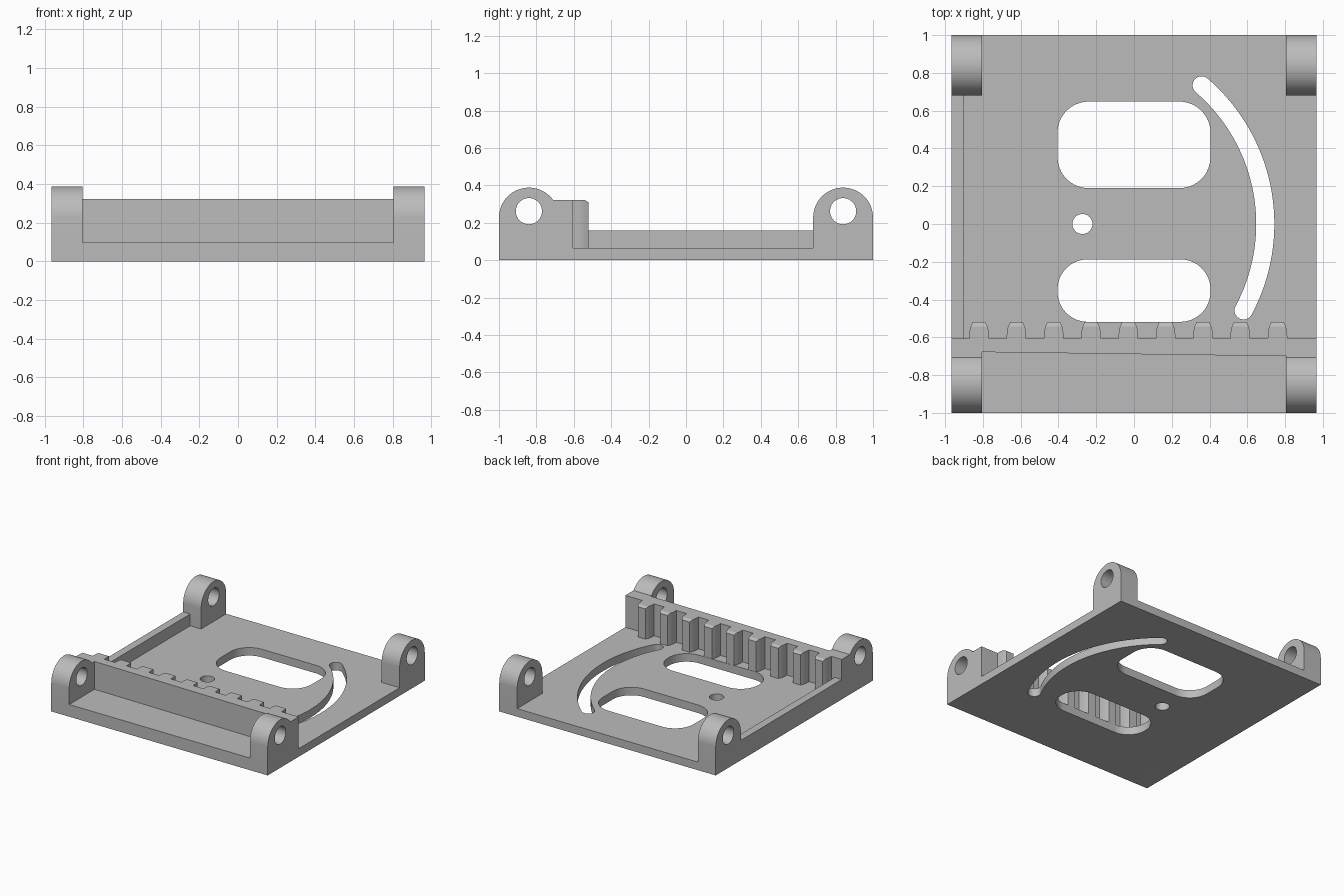
import bpy, bmesh
from math import sin, cos, pi, radians

cube = bpy.data.objects.get("Cube")
if cube:
    bpy.data.objects.remove(cube)

HALF_X, HALF_Y = 0.965, 1.0
PLATE_TOP = 0.065
LUG_IN, LUG_R, LUG_Y = 0.805, 0.16, 0.84

grey = bpy.data.materials.new("plain grey")
grey.use_nodes = True
grey.diffuse_color = (0.5, 0.5, 0.5, 1)
grey.node_tree.nodes["Principled BSDF"].inputs["Base Color"].default_value = grey.diffuse_color


def arc(cx, cy, r, a0, a1, n=16):
    """Points on an arc, angles in degrees."""
    angles = [radians(a0 + (a1 - a0) * i / n) for i in range(n + 1)]
    return [(cx + r * cos(a), cy + r * sin(a)) for a in angles]


def circle(cx, cy, r, n=40):
    return arc(cx, cy, r, 0, 360, n)[:-1]


def rect(x0, x1, y0, y1):
    return [(x0, y0), (x1, y0), (x1, y1), (x0, y1)]


def rounded_rect(x0, x1, y0, y1, r):
    return (arc(x1 - r, y1 - r, r, 0, 90) + arc(x0 + r, y1 - r, r, 90, 180)
            + arc(x0 + r, y0 + r, r, 180, 270) + arc(x1 - r, y0 + r, r, 270, 360))


def arc_slot(cx, cy, r, a0, a1, w):
    """Curved slot with round ends, w is half the width."""
    e0 = (cx + r * cos(radians(a0)), cy + r * sin(radians(a0)))
    e1 = (cx + r * cos(radians(a1)), cy + r * sin(radians(a1)))
    return (arc(cx, cy, r + w, a0, a1, 40) + arc(*e1, w, a1, a1 + 180)[1:-1]
            + arc(cx, cy, r - w, a1, a0, 40) + arc(*e0, w, a0 + 180, a0 + 360)[1:-1])


def prism(name, loops, lo, hi, along_x=False):
    """Extrude an outline with holes along z, or a (y, z) outline along x."""
    curve = bpy.data.curves.new(name, "CURVE")
    curve.dimensions = "2D"
    curve.fill_mode = "BOTH"
    curve.extrude = (hi - lo) / 2
    for loop in loops:
        spline = curve.splines.new("POLY")
        spline.points.add(len(loop) - 1)
        for point, (u, v) in zip(spline.points, loop):
            point.co = (u, v, 0, 1)
        spline.use_cyclic_u = True
    temp = bpy.data.objects.new(name + "_outline", curve)
    bpy.context.collection.objects.link(temp)
    depsgraph = bpy.context.evaluated_depsgraph_get()
    mesh = bpy.data.meshes.new_from_object(temp.evaluated_get(depsgraph))
    bpy.data.objects.remove(temp)
    bm = bmesh.new()
    bm.from_mesh(mesh)
    bmesh.ops.remove_doubles(bm, verts=bm.verts, dist=0.0002)
    for v in bm.verts:
        x, y, z = v.co
        z += (lo + hi) / 2
        v.co = (z, x, y) if along_x else (x, y, z)
    bmesh.ops.recalc_face_normals(bm, faces=bm.faces)
    bm.to_mesh(mesh)
    bm.free()
    mesh.materials.clear()
    mesh.materials.append(grey)
    obj = bpy.data.objects.new(name, mesh)
    bpy.context.collection.objects.link(obj)
    return obj


# Base plate with two windows, a pivot hole and a curved slot around it
pivot = (-0.273, 0.0)
base = prism("base_plate", [
    rect(-HALF_X, HALF_X, -HALF_Y, HALF_Y),
    rounded_rect(-0.405, 0.405, 0.19, 0.648, 0.165),
    rounded_rect(-0.405, 0.405, -0.518, -0.187, 0.16),
    circle(*pivot, 0.053),
    arc_slot(*pivot, 0.968, -28.2, 49.3, 0.048)], 0, PLATE_TOP)

# Raised front ledge and low side rail
parts = [prism("front_ledge", [rect(-0.9, 0.9, -HALF_Y, -0.65)], 0, 0.098),
         prism("side_rail", [rect(-HALF_X, -0.902, -0.65, 0.7)], 0, 0.16)]

# Toothed wall: slightly slanted front, row of teeth on the back
wall_back, tip = -0.605, -0.52
outline = [(-HALF_X, wall_back), (-HALF_X, -0.708), (-LUG_IN, -0.708), (-LUG_IN, -0.678),
           (LUG_IN, -0.7), (LUG_IN, -0.708), (HALF_X, -0.708), (HALF_X, wall_back)]
for i in reversed(range(9)):
    c = -0.82 + 0.1975 * i
    side = [(0.052, wall_back), (0.05, -0.565), (0.044, -0.542), (0.034, tip)]
    outline += [(c + w, y) for w, y in side] + [(c - w, y) for w, y in reversed(side)]
wall = prism("toothed_wall", [outline], 0.03, 0.322)
for v in wall.data.vertices:
    if v.co.y > tip - 0.01 and v.co.z > 0.2:
        v.co.z -= 0.013
parts.append(wall)

# Four round-topped corner lugs with cross holes
for sx, sy in ((1, 1), (-1, 1), (1, -1), (-1, -1)):
    y = sy * LUG_Y
    profile = arc(y, 0.228, LUG_R, 0, 180, 32) + [(y - LUG_R, 0), (y + LUG_R, 0)]
    lo, hi = sorted((sx * LUG_IN, sx * HALF_X))
    parts.append(prism("corner_lug", [profile, circle(y, 0.262, 0.07)], lo, hi, True))

# Fuse every part into one solid
for part in parts:
    union = base.modifiers.new(part.name, "BOOLEAN")
    union.operation = "UNION"
    union.solver = "EXACT"
    union.object = part
depsgraph = bpy.context.evaluated_depsgraph_get()
solid = bpy.data.meshes.new_from_object(base.evaluated_get(depsgraph))
base.modifiers.clear()
base.data = solid
base.name = "hinged_base_plate"
for part in parts:
    bpy.data.objects.remove(part)

# Smooth round surfaces, keep edges crisp
bpy.ops.object.select_all(action="DESELECT")
base.select_set(True)
bpy.context.view_layer.objects.active = base
bpy.ops.object.shade_smooth_by_angle(angle=radians(30))
